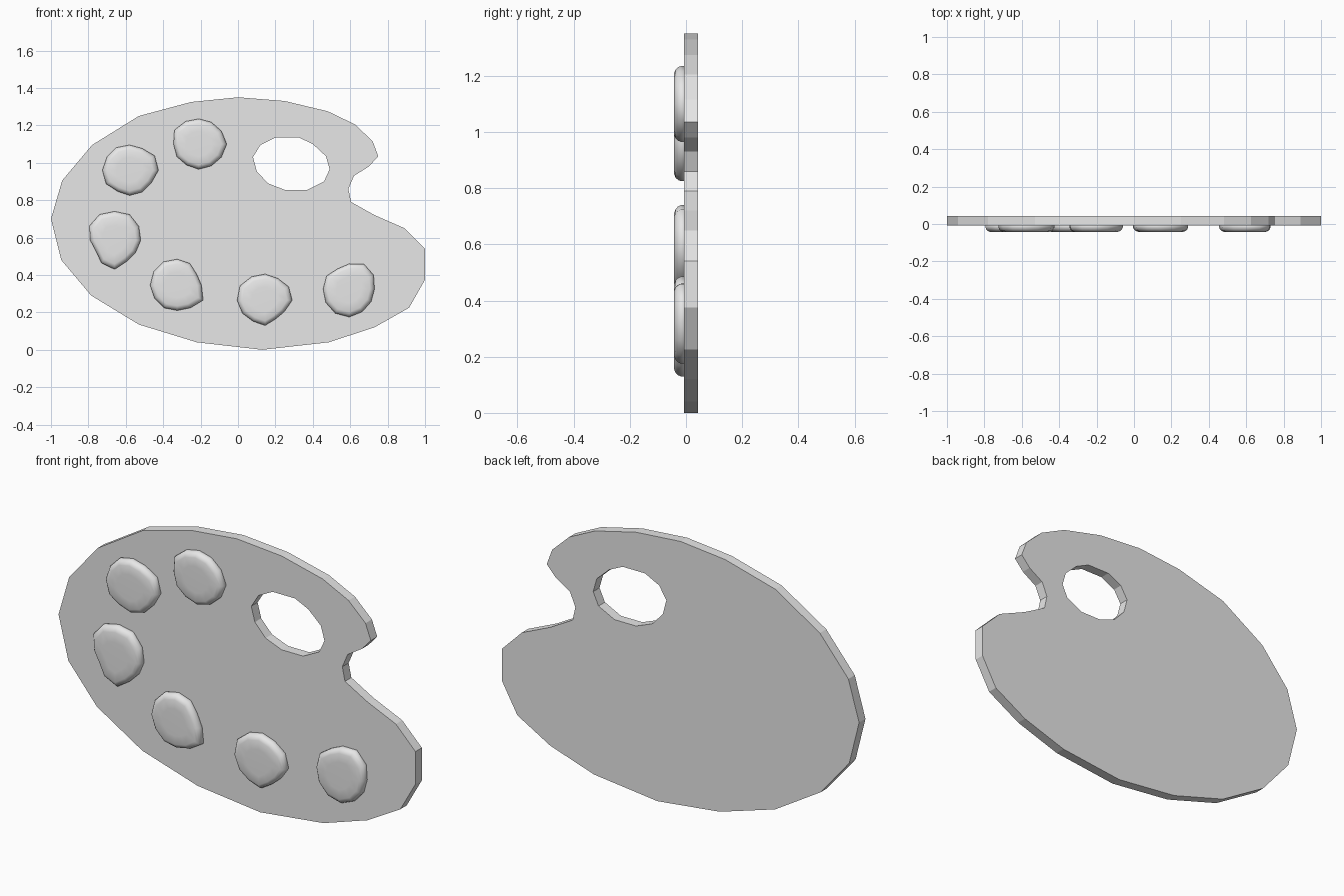
import bpy
import bmesh
from math import sin, cos, tau

# Remove the default cube only
default_cube = bpy.data.objects.get("Cube")
if default_cube:
    bpy.data.objects.remove(default_cube, do_unlink=True)

# Single plain grey material
grey = bpy.data.materials.new("plain_grey")
grey.use_nodes = True
grey.diffuse_color = (0.8, 0.8, 0.8, 1)
grey.node_tree.nodes["Principled BSDF"].inputs["Base Color"].default_value = (0.8, 0.8, 0.8, 1)

BOARD_FRONT = -0.008
BOARD_BACK = 0.043


def add_object(name, bm, smooth=False):
    """Turn a bmesh into a named, coloured object."""
    bmesh.ops.recalc_face_normals(bm, faces=bm.faces)
    for face in bm.faces:
        face.smooth = smooth
    mesh = bpy.data.meshes.new(name)
    bm.to_mesh(mesh)
    bm.free()
    mesh.materials.append(grey)
    obj = bpy.data.objects.new(name, mesh)
    bpy.context.collection.objects.link(obj)
    return obj


def add_loop(bm, points):
    """Closed loop of edges on the front plane, points in hundredths."""
    verts = [bm.verts.new((x / 100, BOARD_FRONT, z / 100)) for x, z in points]
    return [bm.edges.new((a, b)) for a, b in zip(verts, verts[1:] + verts[:1])]


# Board: oval outline with a notch on the left and a thumb hole
outline = [
    (0, 135), (25, 133), (48, 127.5), (62.5, 120.5), (72, 111.5), (75, 103.5),
    (70, 98), (62, 93), (59, 86), (60.5, 79), (73, 72), (89, 65), (100, 54),
    (100, 37.5), (91.5, 22.5), (73, 12), (48.5, 4), (13, 0), (-22, 4),
    (-53, 13.5), (-78.5, 29), (-94.5, 48), (-100, 70), (-94, 90.5),
    (-78, 109.5), (-53, 125), (-25, 132.5),
]
thumb_hole = [
    (20, 113.5), (32.5, 113.5), (40, 110), (47, 103.5), (49, 96.5), (46, 90),
    (37, 85.5), (25, 85.5), (16, 89), (10, 95.5), (8, 103), (12, 109.5),
]
bm = bmesh.new()
edges = add_loop(bm, outline) + add_loop(bm, thumb_hole)
bmesh.ops.triangle_fill(bm, edges=edges, use_beauty=True, normal=(0, -1, 0))
front_faces = list(bm.faces)
extruded = bmesh.ops.extrude_face_region(bm, geom=front_faces, use_keep_orig=True)
back_verts = [g for g in extruded["geom"] if isinstance(g, bmesh.types.BMVert)]
bmesh.ops.translate(bm, verts=back_verts, vec=(0, BOARD_BACK - BOARD_FRONT, 0))
add_object("palette_board", bm)


def add_paint_blob(name, center, radii):
    """Rounded, uneven disc: rings of one outline shrinking toward the front."""
    # ring scale and depth, from inside the board to the front face
    profile = [(1, 0), (1, -0.018), (0.97, -0.028), (0.91, -0.037),
               (0.82, -0.042), (0.5, -0.043)]
    cx, cz = center
    count = len(radii)
    bm = bmesh.new()
    rings = []
    for scale, y in profile:
        ring = []
        for i, radius in enumerate(radii):
            angle = tau * i / count
            r = radius * 0.005 * scale
            ring.append(bm.verts.new((cx + r * cos(angle), y, cz + r * sin(angle))))
        rings.append(ring)
    for lower, upper in zip(rings, rings[1:]):
        for i in range(count):
            j = (i + 1) % count
            bm.faces.new((lower[i], lower[j], upper[j], upper[i]))
    bm.faces.new(rings[0])
    bm.faces.new(rings[-1])
    add_object(name, bm, smooth=True)


# Paint blobs: centre, then radius every thirty degrees counter-clockwise
blobs = {
    "paint_blob_top": ((-0.21, 1.10), (30, 28, 27, 27, 28, 30, 27, 27, 26, 27, 27, 28)),
    "paint_blob_upper_right": ((-0.58, 0.96), (31, 31, 27, 27, 28, 28, 29, 29, 26, 27, 27, 27)),
    "paint_blob_right": ((-0.66, 0.585), (28, 30, 32, 31, 32, 31, 26, 23, 28, 31, 26, 26)),
    "paint_blob_lower_right": ((-0.325, 0.345), (26, 24, 27, 28, 29, 29, 29, 28, 28, 27, 28, 32)),
    "paint_blob_bottom": ((0.145, 0.265), (29, 29, 27, 28, 29, 31, 30, 28, 26, 27, 23, 24)),
    "paint_blob_lower_left": ((0.595, 0.325), (27, 30, 31, 27, 25, 28, 28, 29, 30, 30, 28, 27)),
}
for name, (center, radii) in blobs.items():
    add_paint_blob(name, center, radii)
